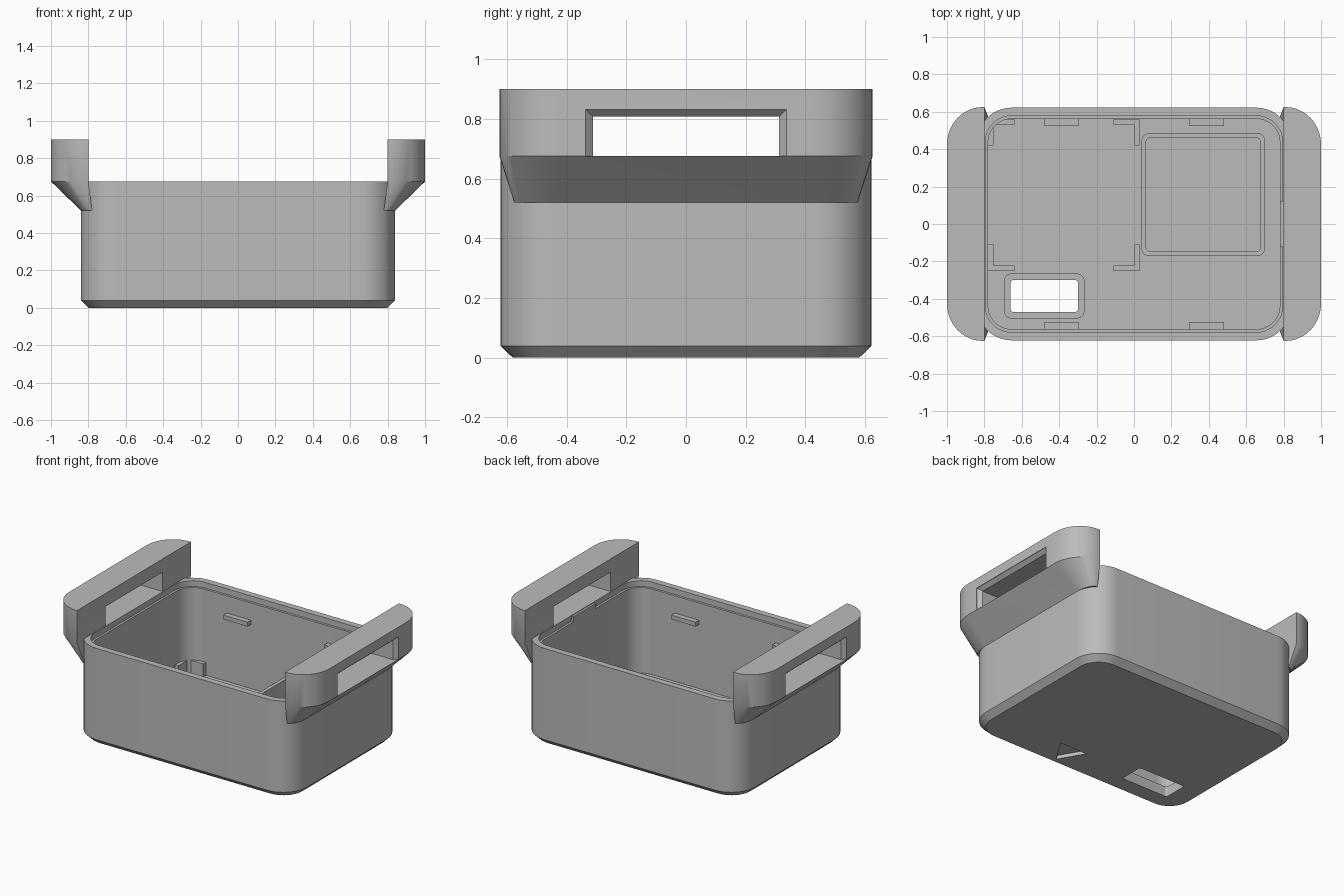
import bpy, bmesh, math

cube = bpy.data.objects.get("Cube")
if cube:
    bpy.data.objects.remove(cube, do_unlink=True)

GREY = (0.5, 0.5, 0.5, 1.0)
mat = bpy.data.materials.new("plain grey plastic")
mat.use_nodes = True
mat.diffuse_color = GREY
mat.node_tree.nodes["Principled BSDF"].inputs["Base Color"].default_value = GREY


def arc(cx, cy, rx, ry, start, steps=10):
    """Quarter turn of an ellipse, counter-clockwise."""
    return [(cx + rx * math.cos(start + math.pi / 2 * i / steps),
             cy + ry * math.sin(start + math.pi / 2 * i / steps))
            for i in range(steps + 1)]


def rounded(hx, hy, r, cx=0, cy=0):
    pts = []
    for k, (sx, sy) in enumerate([(1, 1), (-1, 1), (-1, -1), (1, -1)]):
        pts += arc(cx + sx * (hx - r), cy + sy * (hy - r), r, r, k * math.pi / 2)
    return pts


def handle_outline(x_in, x_out, hy, rx, ry):
    """D shape: flat inner side, rounded outer corners."""
    return (arc(x_out - rx, ry - hy, rx, ry, -math.pi / 2)
            + arc(x_out - rx, hy - ry, rx, ry, 0) + [(x_in, hy), (x_in, -hy)])


def finish(ob):
    me = ob.data
    me.materials.clear()
    me.materials.append(mat)
    me.shade_smooth()
    me.set_sharp_from_angle(angle=math.radians(30))
    return ob


def loft(name, rings, closed_tube=False):
    """Skin a stack of (outline, z) rings and cap it, or join end to start."""
    bm = bmesh.new()
    rows = [[bm.verts.new((x, y, z)) for x, y in pts] for pts, z in rings]
    n = len(rows[0])
    pairs = list(zip(rows, rows[1:]))
    if closed_tube:
        pairs.append((rows[-1], rows[0]))
    else:
        bm.faces.new(rows[0])
        bm.faces.new(rows[-1])
    for a, b in pairs:
        for i in range(n):
            j = (i + 1) % n
            bm.faces.new((a[i], a[j], b[j], b[i]))
    bmesh.ops.recalc_face_normals(bm, faces=bm.faces)
    me = bpy.data.meshes.new(name)
    bm.to_mesh(me)
    bm.free()
    ob = bpy.data.objects.new(name, me)
    bpy.context.scene.collection.objects.link(ob)
    return finish(ob)


def block(name, x0, x1, y0, y1, z0, z1):
    pts = [(x0, y0), (x1, y0), (x1, y1), (x0, y1)]
    return loft(name, [(pts, z0), (pts, z1)])


def cut(ob, *cutters):
    for c in cutters:
        c.hide_render = True
        m = ob.modifiers.new("cut", "BOOLEAN")
        m.operation, m.solver, m.object = "DIFFERENCE", "EXACT", c
    bpy.context.view_layer.update()
    dg = bpy.context.evaluated_depsgraph_get()
    me = bpy.data.meshes.new_from_object(ob.evaluated_get(dg))
    ob.modifiers.clear()
    ob.data = me
    finish(ob)
    for c in cutters:
        bpy.data.objects.remove(c, do_unlink=True)


FLOOR, RIM = 0.04, 0.675

# Open box with chamfered foot and stepped rim
tub = loft("tub", [
    (rounded(0.80, 0.58, 0.145), 0),
    (rounded(0.84, 0.622, 0.185), 0.04),
    (rounded(0.84, 0.622, 0.185), RIM),
    (rounded(0.795, 0.578, 0.14), RIM),
    (rounded(0.795, 0.578, 0.14), RIM - 0.04),
    (rounded(0.78, 0.562, 0.125), RIM - 0.04),
    (rounded(0.78, 0.562, 0.125), FLOOR)])

# Window through the floor, and arrow pocket underneath
window = rounded(0.18, 0.085, 0.015, -0.48, -0.385)
arrow = [(0.07, -0.38), (0.17, -0.55), (0.28, -0.38)]
cut(tub, loft("window_cutter", [(window, -0.1), (window, 0.2)]),
    loft("arrow_cutter", [(arrow, -0.1), (arrow, 0.025)]))


# Raised frames on the floor
def frame(name, cx, cy, hx, hy, wall, top, r_in):
    outer = rounded(hx + wall, hy + wall, 0.04, cx, cy)
    inner = rounded(hx, hy, r_in, cx, cy)
    loft(name, [(outer, FLOOR), (outer, top), (inner, top), (inner, FLOOR)], True)


frame("window_frame", -0.48, -0.385, 0.18, 0.085, 0.035, 0.07, 0.015)
frame("square_holder", 0.37, 0.157, 0.305, 0.303, 0.025, 0.25, 0.02)

# Corner brackets for a board
X0, X1, Y0, Y1 = -0.78, 0.03, -0.25, 0.56
LEG, T, TOP = 0.14, 0.028, 0.13
for side, x, sx in (("left", X1, -1), ("right", X0, 1)):
    for end, y, sy in (("front", Y0, 1), ("back", Y1, -1)):
        pts = [(0, 0), (LEG, 0), (LEG, T), (T, T), (T, LEG), (0, LEG)]
        pts = [(x + sx * a, y + sy * b) for a, b in pts]
        loft(f"{end}_{side}_bracket", [(pts, FLOOR), (pts, TOP)])

# Snap tabs on the long walls, and a rim tab on one end
for side, sx in (("left", 1), ("right", -1)):
    for end, sy in (("front", -1), ("back", 1)):
        xs = sorted((sx * 0.295, sx * 0.48))
        ys = sorted((sy * 0.525, sy * 0.57))
        block(f"{end}_{side}_snap_tab", *xs, *ys, 0.485, 0.515)
block("rim_tab", 0.78, 0.80, -0.12, 0.12, 0.635, 0.67)

# Grip handles with a flared opening, tapering into the box
for side, sx in (("left", 1), ("right", -1)):
    grip = handle_outline(0.80, 1.0, 0.625, 0.19, 0.2)
    foot = handle_outline(0.78, 0.84, 0.575, 0.058, 0.135)

    def mirror(pts):
        return [(sx * x, y) for x, y in pts]

    handle = loft(f"{side}_handle", [(mirror(foot), 0.52), (mirror(grip), RIM),
                                     (mirror(grip), 0.9)])
    opening = [(0.7, -0.312), (0.972, -0.312), (0.997, -0.337), (1.1, -0.337),
               (1.1, 0.337), (0.997, 0.337), (0.972, 0.312), (0.7, 0.312)]
    hole = loft("opening_cutter", [(mirror(opening), RIM), (mirror(opening), 0.808)])
    # Raise the outer part of the cutter's roof to match the flare
    for v in hole.data.vertices:
        if v.co.z > 0.8 and abs(v.co.x) > 0.99:
            v.co.z = 0.832
    bm = bmesh.new()
    bm.from_mesh(hole.data)
    bmesh.ops.delete(bm, geom=[f for f in bm.faces if len(f.verts) == 8],
                     context="FACES_ONLY")
    bm.verts.ensure_lookup_table()
    for base in (0, 8):
        for i in range(3):
            bm.faces.new([bm.verts[base + k] for k in (i, i + 1, 6 - i, 7 - i)])
    bmesh.ops.recalc_face_normals(bm, faces=bm.faces)
    bm.to_mesh(hole.data)
    bm.free()
    cut(handle, hole)
